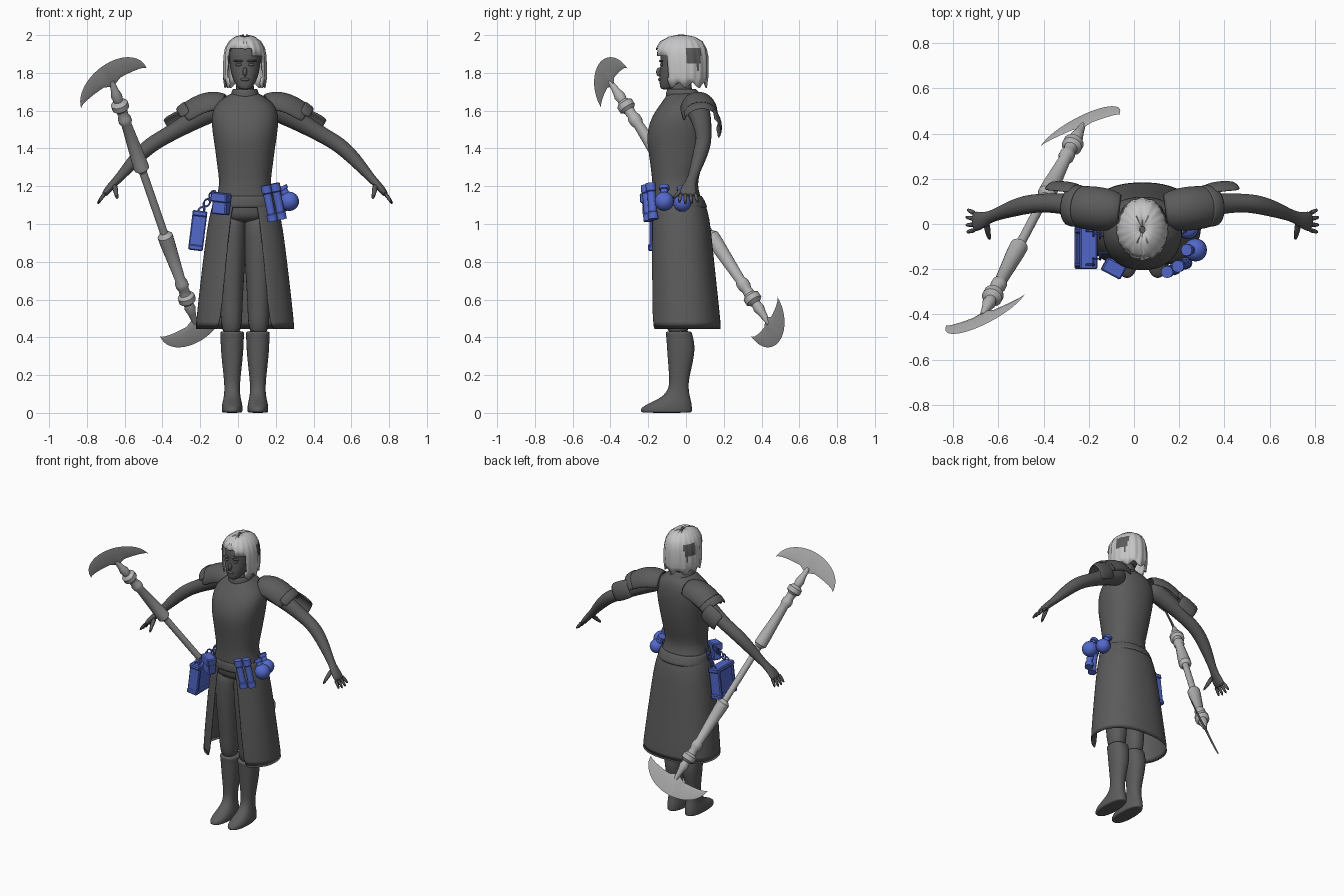
import bpy, bmesh
from math import sin, cos, pi, asin, atan2, radians
from mathutils import Vector, Matrix, Euler

if "Cube" in bpy.data.objects:
    bpy.data.objects.remove(bpy.data.objects["Cube"])
CX = 0.037  # the body's middle line


def material(name, r, g, b):
    m = bpy.data.materials.new(name)
    m.use_nodes = True
    m.diffuse_color = (r, g, b, 1)
    m.node_tree.nodes["Principled BSDF"].inputs["Base Color"].default_value = (r, g, b, 1)
    return m


DARK = material("dark grey", .105, .105, .105)
HAIR = material("pale hair grey", .56, .56, .56)
STEEL = material("steel grey", .45, .45, .45)
BLUE = material("blue", .085, .14, .6)


def finish(name, bm, mat, at=(0, 0, 0), mirror=False, smooth=0, thick=0, angle=40):
    bmesh.ops.recalc_face_normals(bm, faces=bm.faces)
    me = bpy.data.meshes.new(name)
    bm.to_mesh(me)
    bm.free()
    me.materials.append(mat)
    me.polygons.foreach_set("use_smooth", [True] * len(me.polygons))
    me.set_sharp_from_angle(angle=radians(angle))
    ob = bpy.data.objects.new(name, me)
    ob.location = at
    bpy.context.collection.objects.link(ob)
    if mirror:
        ob.modifiers.new("mirror", 'MIRROR').use_mirror_merge = False
    if thick:
        mod = ob.modifiers.new("shell", 'SOLIDIFY')
        mod.thickness, mod.offset = thick, 0
    if smooth:
        mod = ob.modifiers.new("smooth", 'SUBSURF')
        mod.levels = mod.render_levels = smooth
    return ob


def skin(loops, closed=True, cap=True):
    """Bridge a list of point loops into a surface."""
    bm = bmesh.new()
    rows = [[bm.verts.new(p) for p in loop] for loop in loops]
    n = len(rows[0])
    for a, b in zip(rows, rows[1:]):
        for i in range(n if closed else n - 1):
            j = (i + 1) % n
            bm.faces.new((a[i], a[j], b[j], b[i]))
    if cap:
        bm.faces.new(rows[0])
        bm.faces.new(rows[-1])
    return bm


def rings(secs, x=0, n=20, e=.88, gaps=None, cap=True):
    """Level oval rings: (height, half width, front y, back y), with an optional front gap."""
    loops = []
    for k, (z, rx, yf, yb) in enumerate(secs):
        g = asin((gaps[k] / rx) ** (1 / e)) if gaps else 0
        loop = []
        for i in range(n):
            a = g + (2 * pi - 2 * g) * i / (n - 1 if gaps else n)
            s, c = sin(a), -cos(a)
            loop.append((x + rx * abs(s) ** e * (1 if s > 0 else -1),
                         (yf + yb) / 2 + (yb - yf) / 2 * abs(c) ** e * (1 if c > 0 else -1), z))
        loops.append(loop)
    return skin(loops, closed=not gaps, cap=cap and not gaps)


def tube(pts, n=12, arc=None):
    """Rings square to a path of (x, y, z, radius, optional depth radius)."""
    loops = []
    for k, p in enumerate(pts):
        t = (Vector(pts[min(k + 1, len(pts) - 1)][:3]) - Vector(pts[max(k - 1, 0)][:3])).normalized()
        b = Vector((0, 1, 0))
        b = (b - t * b.dot(t)).normalized()
        up = t.cross(b)
        a0, a1 = [radians(v) for v in arc] if arc else (0, 2 * pi)
        angles = [a0 + (a1 - a0) * i / (n - 1 if arc else n) for i in range(n)]
        loops.append([Vector(p[:3]) + up * cos(a) * p[3] + b * sin(a) * p[-1] for a in angles])
    return skin(loops, closed=not arc, cap=not arc)


def ball(name, at, size, mat, **kw):
    bm = bmesh.new()
    bmesh.ops.create_uvsphere(bm, u_segments=20, v_segments=12, radius=1)
    bmesh.ops.scale(bm, vec=size, verts=bm.verts)
    return finish(name, bm, mat, at, **kw)


def box(name, at, size, turn=(0, 0, 0)):
    bm = bmesh.new()
    bmesh.ops.create_cube(bm, size=1)
    bmesh.ops.scale(bm, vec=size, verts=bm.verts)
    bmesh.ops.bevel(bm, geom=bm.edges[:], offset=.006, segments=1, affect='EDGES')
    ob = finish(name, bm, BLUE, at, angle=30)
    ob.rotation_euler = [radians(v) for v in turn]
    return ob


BODY = (CX, 0, 0)

# Torso, neck and belt
finish("torso", rings([
    (1.0, .165, -.165, .10), (1.08, .168, -.175, .105), (1.14, .155, -.178, .08), (1.21, .134, -.178, .058),
    (1.3, .148, -.188, .085), (1.4, .16, -.203, .108), (1.47, .172, -.21, .118), (1.56, .182, -.19, .125),
    (1.63, .165, -.14, .118), (1.675, .105, -.108, .1), (1.7, .06, -.092, .06)]), DARK, BODY, smooth=2)
finish("neck", rings([(1.62, .06, -.1, .05), (1.7, .048, -.085, .03), (1.8, .045, -.08, .03)]), DARK, BODY, smooth=1)
finish("collar", rings([(1.665, .075, -.105, .085), (1.7, .066, -.1, .06), (1.715, .058, -.093, .045)], cap=False),
       DARK, BODY, smooth=1, thick=.012)
finish("belt", rings([(1.085, .172, -.187, .112), (1.12, .165, -.186, .095), (1.15, .155, -.184, .08)], cap=False),
       DARK, BODY, smooth=1, thick=.012)

# Long skirt, open at the front
finish("skirt", rings([(1.14, .157, -.182, .083), (1.07, .178, -.185, .113), (.98, .197, -.187, .128),
                       (.75, .226, -.192, .15), (.43, .262, -.195, .186)],
                      n=40, gaps=[.05, .068, .08, .103, .132]), DARK, BODY, smooth=1, thick=.008)

# Legs and boots
finish("trousers", rings([(1.08, .08, -.15, .07), (.95, .082, -.155, .08), (.75, .07, -.14, .05), (.56, .058, -.115, .025),
                          (.4, .056, -.105, .02)], x=.072), DARK, BODY, mirror=True, smooth=2)
finish("boots", rings([
    (0, .05, -.232, .028), (.006, .055, -.242, .033), (.03, .056, -.24, .033), (.055, .052, -.185, .03),
    (.09, .043, -.115, .02), (.14, .041, -.088, .012), (.2, .046, -.09, .02), (.32, .06, -.1, .05),
    (.39, .062, -.104, .042), (.42, .064, -.108, .032), (.435, .064, -.108, .03)], x=.068),
    DARK, BODY, mirror=True, smooth=2)

# Arms and hands
finish("arms", tube([
    (.11, .05, 1.625, .065), (.2, .07, 1.59, .062), (.3, .085, 1.535, .052), (.42, .095, 1.465, .042),
    (.5, .09, 1.42, .044), (.58, .068, 1.345, .039), (.665, .035, 1.245, .024), (.7, .02, 1.21, .022, .034),
    (.73, .012, 1.175, .02, .046), (.75, .01, 1.15, .014, .044)]), DARK, BODY, mirror=True, smooth=2)
for finger, y, reach in (("little", .046, .85), ("ring", .022, 1), ("middle", -.003, 1), ("index", -.026, .9)):
    finish(finger + "_fingers", tube([(.738, y, 1.165, .012), (.738 + .025 * reach, y * 1.2, 1.165 - .03 * reach, .011),
                                      (.738 + .044 * reach, y * 1.4, 1.165 - .062 * reach, .007)], n=8),
           DARK, BODY, mirror=True, smooth=1)
finish("thumbs", tube([(.69, .01, 1.21, .018), (.685, -.035, 1.17, .014), (.675, -.072, 1.13, .008)], n=8),
       DARK, BODY, mirror=True, smooth=1)

# Layered shoulder armour
finish("shoulder_plates", tube([(.1, .055, 1.61, .075), (.17, .065, 1.612, .093), (.24, .072, 1.585, .092),
                                (.30, .078, 1.545, .086)], n=11, arc=(-95, 95)),
       DARK, BODY, mirror=True, smooth=1, thick=.014)
finish("shoulder_rims", tube([(.262, .074, 1.572, .095), (.315, .08, 1.535, .09)], n=11, arc=(-70, 95)),
       DARK, BODY, mirror=True, smooth=1, thick=.012)
finish("upper_arm_plates", tube([(.29, .088, 1.55, .085), (.35, .095, 1.52, .092), (.41, .1, 1.49, .085)],
                                n=8, arc=(35, 125)), DARK, BODY, mirror=True, smooth=1, thick=.012)

# Head and face
finish("head", rings([
    (1.712, .025, -.13, -.08), (1.722, .04, -.138, -.05), (1.76, .062, -.142, .0), (1.8, .075, -.14, .04),
    (1.845, .082, -.135, .06), (1.9, .085, -.138, .075), (1.95, .07, -.115, .06), (1.978, .03, -.06, .02)]),
    DARK, BODY, smooth=2)
ball("nose", (CX, -.14, 1.805), (.012, .018, .024), DARK)
ball("lips", (CX, -.138, 1.765), (.024, .01, .009), DARK)
ball("eyes", BODY, (.016, .008, .008), DARK, mirror=True).data.transform(Matrix.Translation((.033, -.13, 1.843)))
ball("brows", BODY, (.026, .01, .006), DARK, mirror=True).data.transform(Matrix.Translation((.035, -.132, 1.863)))

# Bobbed hair: ridged shell with the face cut out and dark gaps at the sides
bm = rings([(2.0, .012, -.04, -.01), (1.99, .05, -.09, .045), (1.965, .082, -.135, .085), (1.93, .102, -.155, .105),
            (1.89, .11, -.158, .112), (1.85, .112, -.155, .114), (1.81, .113, -.15, .114),
            (1.775, .112, -.145, .112), (1.735, .104, -.135, .105)], n=72, e=1, cap=False)
for v in bm.verts:
    a = atan2(v.co.x, -v.co.y - .022)
    ridge = 1 + .022 * cos(a * 18)
    v.co.x *= ridge
    v.co.y = -.022 + (v.co.y + .022) * ridge
    if v.co.z < 1.74:
        v.co.z += .015 * cos(a * 9)
    if abs(v.co.x) < .006 and v.co.z > 1.9:
        v.co.z -= .008
gone = []
for f in bm.faces:
    c = f.calc_center_median()
    if c.y < -.095 and c.z < 1.94 - .5 * abs(c.x + .02):
        gone.append(f)
    elif .0 < c.y < .075 and 1.84 + .012 * cos(c.y * 250) < c.z < 1.94:
        f.material_index = 1
bmesh.ops.delete(bm, geom=gone, context='FACES')
finish("hair", bm, HAIR, BODY, thick=.006).data.materials.append(DARK)

# Double-ended polearm, built along its own axis
axis = Vector((-.278, -.527, .803)).normalized()
across = Vector((.813, .328, .48))
across = (across - axis * across.dot(axis)).normalized()
pole = Matrix((across, axis.cross(across), axis)).transposed().to_4x4()
pole.translation = (-.448, .0175, 1.115)
half = [(.2, .021), (.222, .041), (.27, .04), (.51, .027), (.53, .035), (.555, .035), (.575, .027), (.605, .03),
        (.62, .046), (.65, .046), (.668, .025), (.7, .03), (.73, .022), (.8, .012)]
profile = [(-s, r) for s, r in reversed(half)] + half
finish("polearm_shaft", tube([(0, 0, s, r) for s, r in profile], n=16), STEEL).matrix_world = pole
for name, turn in (("upper_blade", 0), ("lower_blade", pi)):
    loops = []
    for i in range(25):
        a = pi * (.004 + .992 * i / 24)
        x, s = .214 * cos(a), sin(a)
        inner = .75 + .04 * s - .03 * max(0, 1 - abs(x) / .05)
        loops.append([(x, 0, .75 + .16 * s), (x, .007 * s, inner + .03 * s), (x, 0, inner), (x, -.007 * s, inner + .03 * s)])
    finish(name, skin(loops), STEEL).matrix_world = pole @ Matrix.Rotation(turn, 4, 'Y')

# Hanging case with its chains, on the right hip
tilt = (0, 7, 0)
box("hanging_case", (-.213, -.105, .965), (.062, .17, .2), tilt)
for name, z, dx in (("case_top_trim", 1.055, .011), ("case_bottom_trim", .875, -.011)):
    box(name, (-.213 + dx, -.105, z), (.078, .19, .03), tilt)
for side in (-.18, -.03):
    box("case_corner_post", (-.213, side, .965), (.078, .024, .2), tilt)
    for k in range(5):
        f = k / 4
        link = [(.015 * cos(a), 0, .022 * sin(a), .005) for a in [2 * pi * i / 12 for i in range(13)]]
        bm = skin([[Vector((x, 0, z)) * (1 + .3 * cos(q)) + Vector((0, .005 * sin(q), 0))
                    for q in [2 * pi * j / 6 for j in range(6)]] for x, y, z, r in link], cap=False)
        ob = finish("chain_link", bm, BLUE, (-.195 + .06 * f, side + (-.075 - side) * f * .5, 1.07 + .085 * f))
        ob.rotation_euler = Euler((0, .6, (k % 2) * pi / 2))

# Belt pouch and tilted vials at the front
box("belt_pouch", (-.088, -.19, 1.105), (.085, .055, .11), (0, 6, -28))
box("pouch_flap", (-.09, -.196, 1.14), (.095, .065, .05), (0, 6, -28))
for x, y, z in ((.165, -.205, 1.11), (.213, -.18, 1.12)):
    lean = Vector((-.022, 0, 1))
    pts = [Vector((x, y, z)) + Vector((-.2 * s, -.08 * s, s)) for s in (-.095, -.06, -.055, .05, .055, .095)]
    radii = (.027, .027, .022, .022, .027, .027)
    finish("belt_vial", tube([(*p, r) for p, r in zip(pts, radii)]), BLUE)

# Round flasks on the left hip
for x, y, z, r in ((.272, -.115, 1.12, .051), (.24, -.02, 1.112, .047)):
    ball("round_flask", (x, y, z), (r, r, r), BLUE)
    finish("flask_neck", tube([(x, y, z, .022), (x - .03, y, z + .06, .02), (x - .031, y, z + .062, .027),
                               (x - .04, y, z + .08, .027)]), BLUE)
